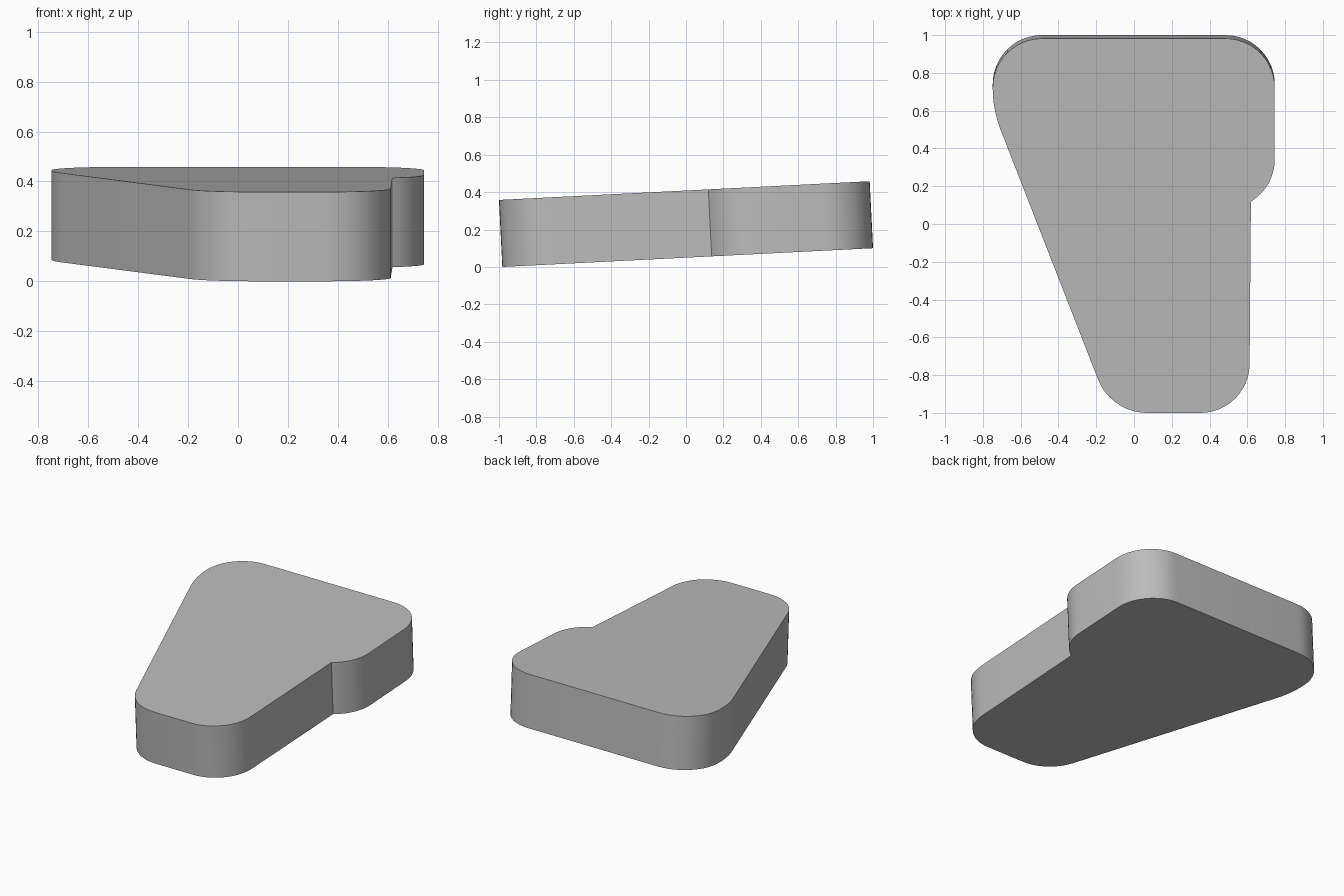
import bpy, bmesh
from math import radians, cos, sin

cube = bpy.data.objects.get("Cube")
if cube:
    bpy.data.objects.remove(cube, do_unlink=True)

grey = bpy.data.materials.new("plain_grey")
grey.use_nodes = True
colour = (0.5, 0.5, 0.5, 1)
grey.diffuse_color = colour
grey.node_tree.nodes["Principled BSDF"].inputs["Base Color"].default_value = colour


def arc(cx, cy, r, start, end, steps=12):
    """Points along a circular arc, angles in degrees."""
    angles = [radians(start + (end - start) * i / steps) for i in range(steps + 1)]
    return [(cx + r * cos(a), cy + r * sin(a)) for a in angles]


# Outline of the slab: rounded corners joined by straight edges
outline = (
    arc(0.352, -0.74, 0.26, -90, 0)              # front left corner
    + arc(0.485, 0.342, 0.26, -59, 0)            # shoulder above the notch
    + arc(0.485, 0.722, 0.26, 0, 90)             # back left corner
    + arc(-0.488, 0.722, 0.26, 90, 180)          # back right corner
    + arc(-0.128, 0.722, 0.62, 180, 201.4)[1:]   # gentle run into the slanted side
    + arc(0.07, -0.72, 0.28, 201.4, 270)         # front right corner
)

# Top face, rising gently towards the back
slope = 0.0505
bm = bmesh.new()
top = bm.faces.new([bm.verts.new((x, y, 0.358 + slope * (y + 1))) for x, y in outline])

# Thickness, extruded square to the tilted face
lower = bmesh.ops.extrude_face_region(bm, geom=[top], use_keep_orig=True)
moved = [v for v in lower["geom"] if isinstance(v, bmesh.types.BMVert)]
bmesh.ops.translate(bm, verts=moved, vec=(0, 0.018, -0.358))
bmesh.ops.recalc_face_normals(bm, faces=bm.faces)

mesh = bpy.data.meshes.new("tilted_slab")
bm.to_mesh(mesh)
bm.free()
mesh.materials.append(grey)
slab = bpy.data.objects.new("tilted_slab", mesh)
bpy.context.collection.objects.link(slab)

# Smooth round sides with crisp rims
bpy.ops.object.select_all(action="DESELECT")
slab.select_set(True)
bpy.context.view_layer.objects.active = slab
bpy.ops.object.shade_smooth_by_angle(angle=radians(30))
